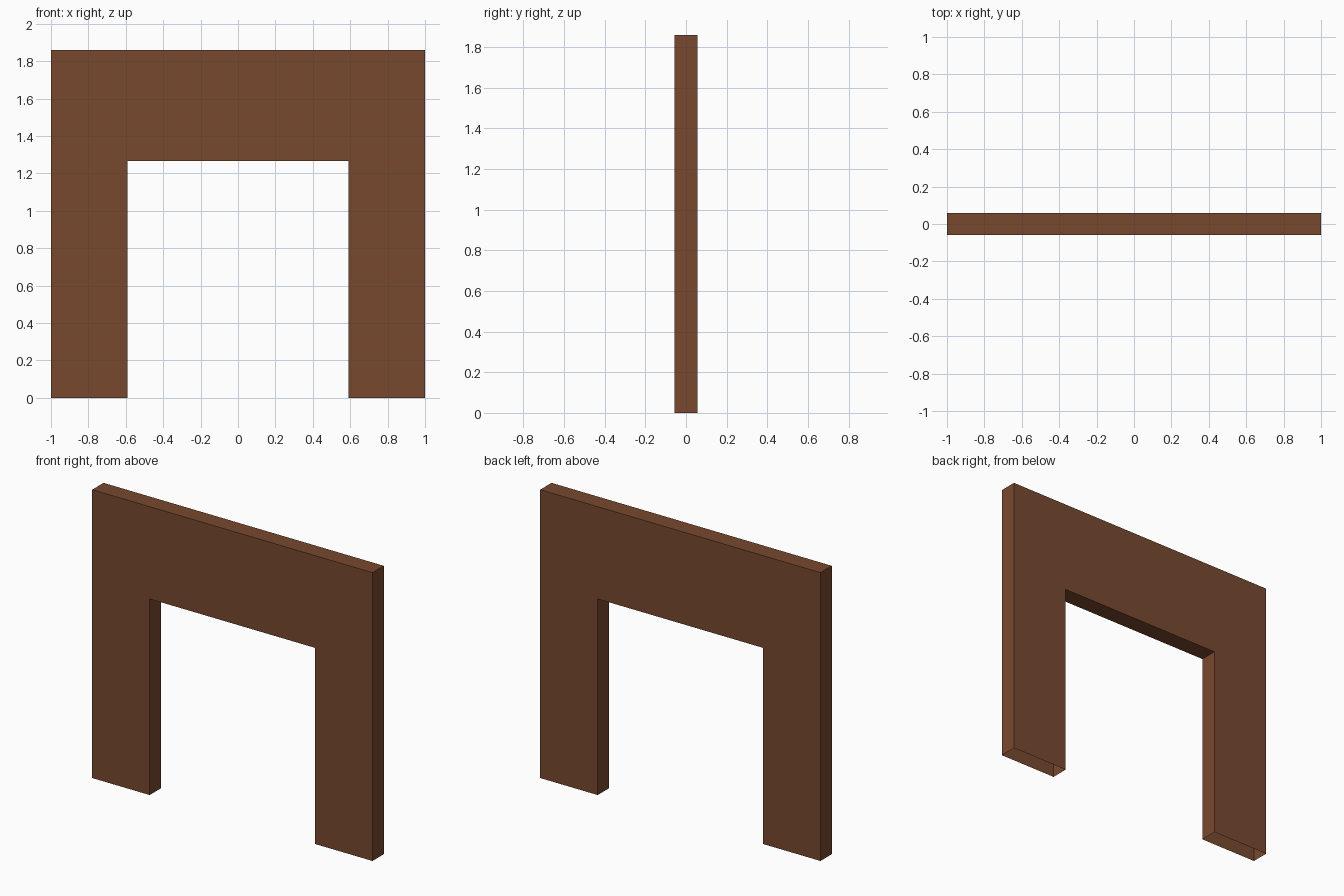
import bpy, bmesh

if "Cube" in bpy.data.objects:
    bpy.data.objects.remove(bpy.data.objects["Cube"])

HALF_W, HALF_D, HEIGHT = 1.0, 0.0575, 1.86
OPEN_X, OPEN_Z = 0.59, 1.265

wood = bpy.data.materials.new("brown wood")
wood.diffuse_color = (0.188, 0.0666, 0.0284, 1)
wood.use_nodes = True
wood.node_tree.nodes["Principled BSDF"].inputs["Base Color"].default_value = wood.diffuse_color

# Archway outline: half profile, mirrored to the other side
half = [(OPEN_X, OPEN_Z), (OPEN_X, 0), (HALF_W, 0), (HALF_W, HEIGHT)]
outline = half + [(-x, z) for x, z in reversed(half)]

bm = bmesh.new()
face = bm.faces.new([bm.verts.new((x, -HALF_D, z)) for x, z in outline])
ext = bmesh.ops.extrude_face_region(bm, geom=[face], use_keep_orig=True)
moved = [g for g in ext["geom"] if isinstance(g, bmesh.types.BMVert)]
bmesh.ops.translate(bm, verts=moved, vec=(0, 2 * HALF_D, 0))
bmesh.ops.recalc_face_normals(bm, faces=bm.faces)

# The feet of the legs are open underneath
feet = [f for f in bm.faces if all(v.co.z < 1e-4 for v in f.verts)]
bmesh.ops.delete(bm, geom=feet, context='FACES_ONLY')

mesh = bpy.data.meshes.new("doorway_frame")
bm.to_mesh(mesh)
bm.free()
mesh.materials.append(wood)
bpy.context.collection.objects.link(bpy.data.objects.new("doorway_frame", mesh))
